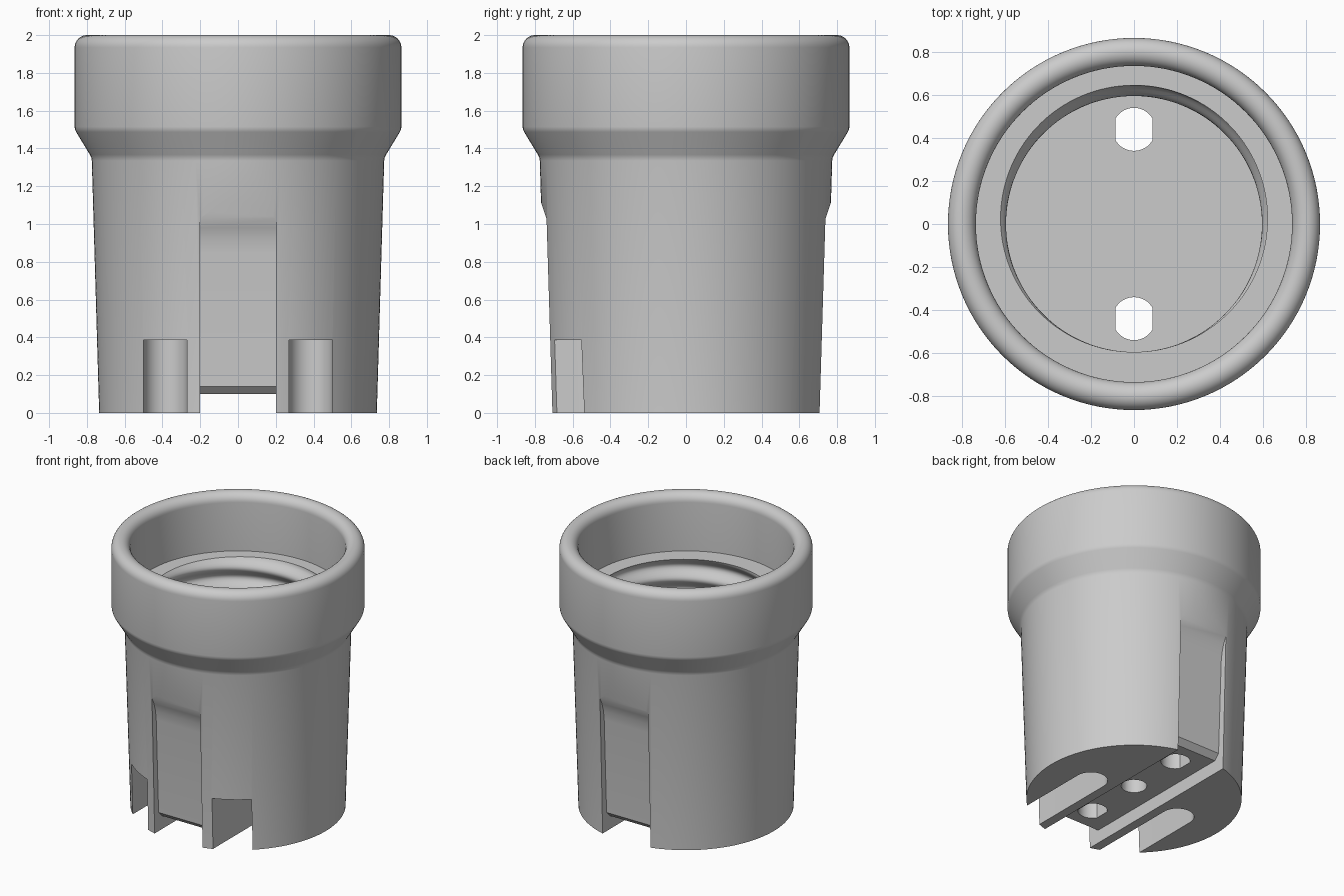
import bpy, bmesh, math

cube = bpy.data.objects.get("Cube")
if cube:
    bpy.data.objects.remove(cube, do_unlink=True)

SEG = 128
PITCH = 0.17
STEP_Z = 1.57
FLOOR_Z = 0.55

mat = bpy.data.materials.new("grey_ceramic")
mat.use_nodes = True
grey = (0.6, 0.6, 0.6, 1)
mat.diffuse_color = grey
mat.node_tree.nodes["Principled BSDF"].inputs["Base Color"].default_value = grey


def make_object(name, bm):
    bmesh.ops.recalc_face_normals(bm, faces=bm.faces)
    mesh = bpy.data.meshes.new(name)
    bm.to_mesh(mesh)
    bm.free()
    mesh.materials.append(mat)
    obj = bpy.data.objects.new(name, mesh)
    bpy.context.collection.objects.link(obj)
    return obj


def prism(name, outline, vec, place):
    """Extrude a 2D outline, placed in space by a function, along a vector."""
    bm = bmesh.new()
    face = bm.faces.new([bm.verts.new(place(a, b)) for a, b in outline])
    new = bmesh.ops.extrude_face_region(bm, geom=[face])["geom"]
    verts = [v for v in new if isinstance(v, bmesh.types.BMVert)]
    bmesh.ops.translate(bm, verts=verts, vec=vec)
    return make_object(name, bm)


def arc(cx, cy, r, start, end, steps):
    angles = [math.radians(start + (end - start) * i / steps) for i in range(steps + 1)]
    return [(cx + r * math.cos(a), cy + r * math.sin(a)) for a in angles]


def thread_radius(z, angle):
    turn = 2 * math.pi * (z - STEP_Z) / PITCH
    return 0.62 + 0.025 * math.cos(turn - angle + math.pi / 2)


# Body: tapered outside, flared collar, round rim, recessed step
profile = [(0.735, 0), (0.774, 1.335), (0.777, 1.352), (0.784, 1.367),
           (0.857, 1.487), (0.863, 1.5), (0.865, 1.515)]
profile += arc(0.8, 1.935, 0.065, 0, 180, 16)
profile += [(0.735, STEP_Z)]
rings = [lambda a, r=r, z=z: (r, z) for r, z in profile]

# Screw thread, then a plain wall down to the socket floor
rows = 64
for i in range(rows + 1):
    z = STEP_Z - i * PITCH * 5 / rows
    rings.append(lambda a, z=z: (thread_radius(z, a), z))
rings.append(lambda a: (0.595, 0.71))
rings.append(lambda a: (0.595, FLOOR_Z))

bm = bmesh.new()
loops = []
for ring in rings:
    loop = []
    for k in range(SEG):
        a = 2 * math.pi * k / SEG
        r, z = ring(a)
        loop.append(bm.verts.new((r * math.cos(a), r * math.sin(a), z)))
    loops.append(loop)
for lower, upper in zip(loops, loops[1:]):
    for k in range(SEG):
        n = (k + 1) % SEG
        bm.faces.new((lower[k], lower[n], upper[n], upper[k]))
bm.faces.new(loops[0])
bm.faces.new(loops[-1])
body = make_object("socket_body", bm)

cutters = []

# Wire channel across the underside
channel = [(-0.2, -0.1), (0.2, -0.1), (0.2, 0.1), (-0.2, 0.1)]
cutters.append(prism("channel_cutter", channel, (0, 2, 0), lambda a, b: (a, -1, b)))

# Shallow recesses up the front and back
recess = [(1, 0.05), (0.58, 0.05), (0.62, 0.1), (0.66, 0.14), (0.688, 0.85),
          (0.697, 0.92), (0.714, 0.98), (0.739, 1.03), (0.769, 1.12), (0.8, 1.21), (1, 1.21)]
for side in (-1, 1):
    cutters.append(prism("recess_cutter", recess, (0.4, 0, 0),
                         lambda a, b: (-0.2, side * a, b)))

# Round-ended slots, open to the front
for side in (-1, 1):
    slot = [(0.5, -1)] + arc(0.385, 0, 0.115, 0, 180, 24) + [(0.27, -1)]
    cutters.append(prism("slot_cutter", slot, (0, 0, 0.485),
                         lambda a, b: (side * a, b, -0.1)))

# Flat-sided screw holes through the floor and a blind middle hole
half = math.degrees(math.acos(0.85))
for y in (-0.44, 0.44):
    hole = arc(0, y, 0.1, half, 180 - half, 12) + arc(0, y, 0.1, 180 + half, 360 - half, 12)
    cutters.append(prism("screw_hole_cutter", hole, (0, 0, 0.7), lambda a, b: (a, b, 0)))
middle = arc(0, 0, 0.088, 0, 345, 23)
cutters.append(prism("middle_hole_cutter", middle, (0, 0, 0.4), lambda a, b: (a, b, 0)))

bpy.ops.object.select_all(action="DESELECT")
body.select_set(True)
bpy.context.view_layer.objects.active = body
for cutter in cutters:
    mod = body.modifiers.new("cut", "BOOLEAN")
    mod.operation = "DIFFERENCE"
    mod.solver = "EXACT"
    mod.object = cutter
    bpy.ops.object.modifier_apply(modifier=mod.name)
    bpy.data.objects.remove(cutter, do_unlink=True)

bpy.ops.object.shade_smooth_by_angle(angle=math.radians(30))
